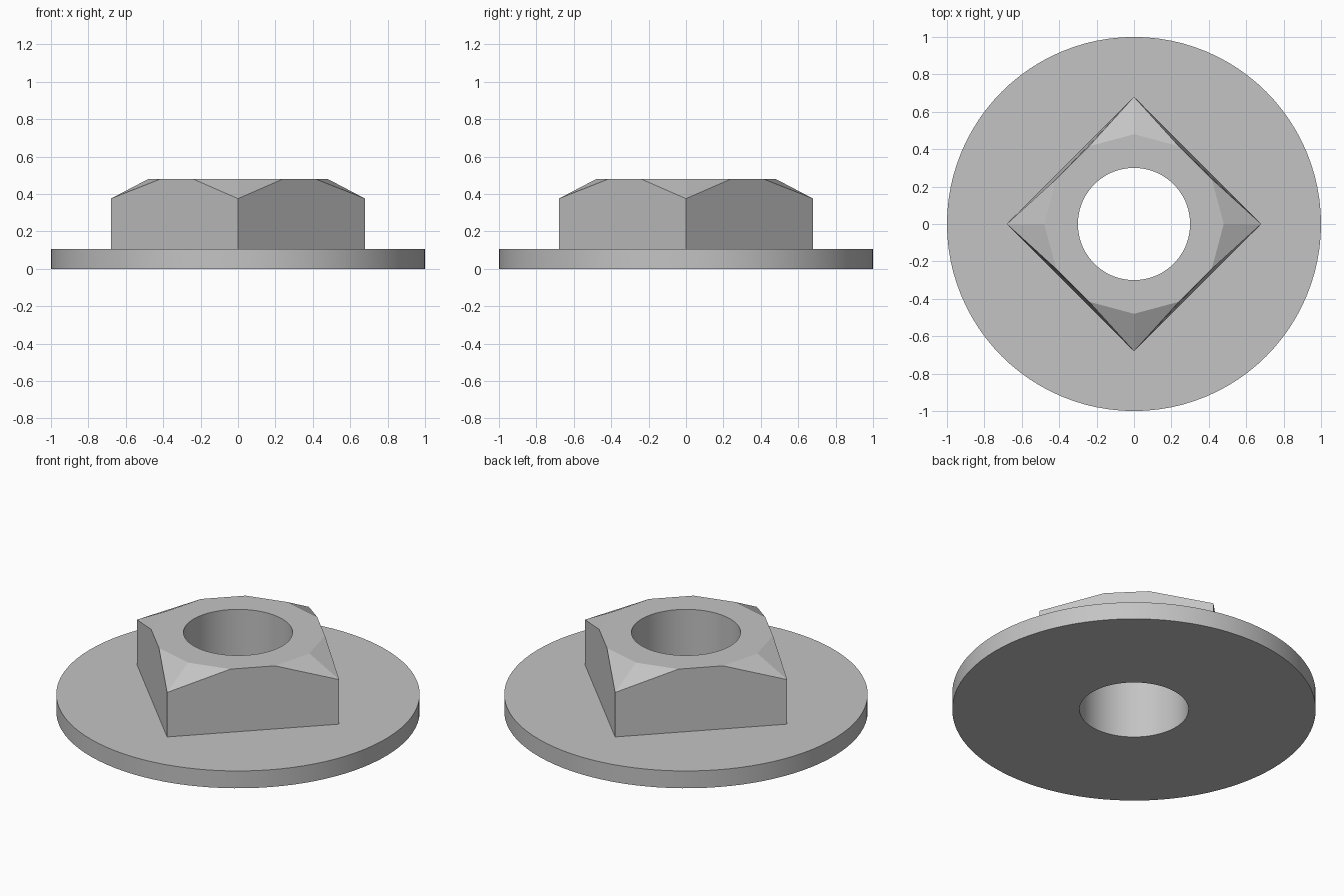
import bpy
import bmesh
from math import cos, sin, tau

cube = bpy.data.objects.get("Cube")
if cube:
    bpy.data.objects.remove(cube, do_unlink=True)

BORE = 0.30
FLANGE_R = 1.0
FLANGE_Z = 0.105
SHOULDER_Z = 0.375
TOP_Z = 0.48
CORNER_R = 0.68
TOP_R = 0.48
SIDES = 12      # edges of the top face
ARC = 8         # bore segments per top edge
SEGS = SIDES * ARC

steel = bpy.data.materials.new("grey_steel")
steel.use_nodes = True
colour = (0.55, 0.55, 0.55, 1)
steel.diffuse_color = colour
steel.node_tree.nodes["Principled BSDF"].inputs["Base Color"].default_value = colour


def ring(bm, radius, z, count):
    return [bm.verts.new((radius * cos(tau * i / count),
                          radius * sin(tau * i / count), z)) for i in range(count)]


def bridge(bm, a, b, smooth):
    n = len(a)
    for i in range(n):
        j = (i + 1) % n
        bm.faces.new((a[i], a[j], b[j], b[i])).smooth = smooth


def finish(bm, name):
    bmesh.ops.recalc_face_normals(bm, faces=bm.faces)
    # Keep the rims between walls and flat faces crisp
    for e in bm.edges:
        if e.is_manifold and e.calc_face_angle() > 0.5:
            e.smooth = False
    mesh = bpy.data.meshes.new(name)
    bm.to_mesh(mesh)
    bm.free()
    mesh.materials.append(steel)
    obj = bpy.data.objects.new(name, mesh)
    bpy.context.collection.objects.link(obj)


# Round flange with a through hole
bm = bmesh.new()
profile = [(BORE, 0), (FLANGE_R, 0), (FLANGE_R, FLANGE_Z), (BORE, FLANGE_Z)]
rings = [ring(bm, r, z, SEGS) for r, z in profile]
for k in range(4):
    bridge(bm, rings[k], rings[(k + 1) % 4], smooth=k % 2 == 1)
finish(bm, "flange")

# Square nut body with chamfered corners
bm = bmesh.new()
base = ring(bm, CORNER_R, FLANGE_Z, 4)
shoulder = ring(bm, CORNER_R, SHOULDER_Z, 4)
top = ring(bm, TOP_R, TOP_Z, SIDES)
bore_top = ring(bm, BORE, TOP_Z, SEGS)
bore_base = ring(bm, BORE, FLANGE_Z, SEGS)
for c in range(4):
    d = (c + 1) % 4
    t = 3 * c
    # Side wall running up to the top edge
    bm.faces.new((base[c], base[d], shoulder[d], top[t + 2], top[t + 1], shoulder[c]))
    # Two chamfer facets at the corner
    bm.faces.new((shoulder[c], top[t + 1], top[t]))
    bm.faces.new((shoulder[c], top[t], top[t - 1]))
# Top face in sectors around the hole
for s in range(SIDES):
    arc = [bore_top[(s * ARC + k) % SEGS] for k in range(ARC + 1)]
    bm.faces.new([top[s], top[(s + 1) % SIDES]] + arc[::-1])
bridge(bm, bore_top, bore_base, smooth=True)
finish(bm, "nut_body")
